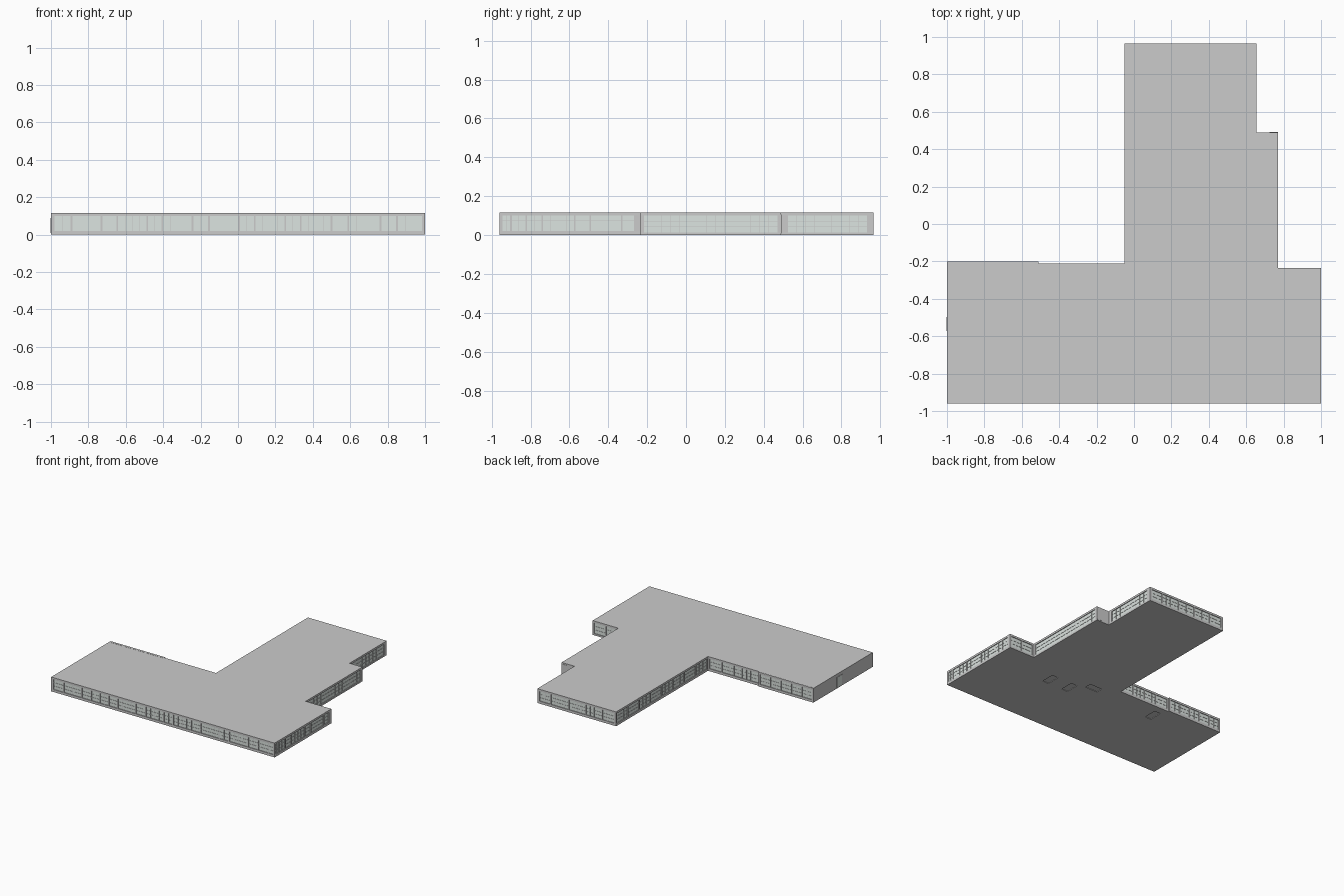
import bpy, bmesh
from mathutils import Vector

if "Cube" in bpy.data.objects:
    bpy.data.objects.remove(bpy.data.objects["Cube"])

OUTLINE = [(-1, -.96), (1, -.96), (1, -.235), (.77, -.235), (.77, .49), (.655, .49),
           (.655, .965), (-.05, .965), (-.05, -.21), (-.51, -.21), (-.51, -.2), (-1, -.2)]
FLOOR_T, ROOF_Z, TOP = .008, .105, .116
SILL, HEAD = .02, .1

glass_mat = bpy.data.materials.new("pale_glass")
glass_mat.diffuse_color = (.72, .78, .75, 1)
glass_mat.use_nodes = True
glass_mat.node_tree.nodes["Principled BSDF"].inputs["Base Color"].default_value = glass_mat.diffuse_color


def finish(bm, name, mat=None):
    bmesh.ops.recalc_face_normals(bm, faces=bm.faces)
    me = bpy.data.meshes.new(name)
    bm.to_mesh(me)
    bm.free()
    ob = bpy.data.objects.new(name, me)
    bpy.context.collection.objects.link(ob)
    if mat:
        me.materials.append(mat)
    return ob


def add_box(bm, lo, hi, origin=(0, 0), u=(1, 0)):
    """Box in a wall frame: distance along wall, distance inward, height."""
    u = Vector((u[0], u[1], 0))
    n = Vector((-u.y, u.x, 0))
    o = Vector((origin[0], origin[1], 0))
    verts = bmesh.ops.create_cube(bm, size=1)["verts"]
    for v in verts:
        s, d, z = [(l + h) / 2 + c * (h - l) for l, h, c in zip(lo, hi, v.co)]
        v.co = o + u * s + n * d + Vector((0, 0, z))


def slab(name, z0, z1):
    bm = bmesh.new()
    face = bm.faces.new([bm.verts.new((x, y, z0)) for x, y in OUTLINE])
    new = bmesh.ops.extrude_face_region(bm, geom=[face])["geom"]
    bmesh.ops.translate(bm, vec=(0, 0, z1 - z0),
                        verts=[g for g in new if isinstance(g, bmesh.types.BMVert)])
    return finish(bm, name)


def wall(name, i, bays, sill=SILL, head=HEAD, step=.04, depth=.012):
    """Masonry frame, recessed panes and thin glazing bars along outline edge i.
    bays holds the (start, end) of each window along the edge."""
    a, b = Vector(OUTLINE[i]), Vector(OUTLINE[(i + 1) % len(OUTLINE)])
    length, u = (b - a).length, (b - a).normalized()
    frame, pane = bmesh.new(), bmesh.new()

    def put(bm, *c):
        add_box(bm, c[:3], c[3:], a, u)

    if bays:
        put(frame, 0, 0, FLOOR_T, length, depth, sill)
        put(frame, 0, 0, head, length, depth, ROOF_Z)
    z0, z1 = (sill, head) if bays else (FLOOR_T, ROOF_Z)
    edge = 0
    for s, e in list(bays) + [(length, length)]:
        if s > edge:
            put(frame, edge, 0, z0, s, depth, z1)
        edge = e
        if e <= s:
            continue
        put(pane, s, .006, sill, e, .008, head)
        n = max(2, round((e - s) / step))
        for k in range(1, n):
            x = s + (e - s) * k / n
            put(frame, x - .0008, .004, sill, x + .0008, .009, head)
        for f in (.33, .67):
            z = sill + (head - sill) * f
            put(frame, s, .004, z - .0007, e, .009, z + .0007)
    finish(frame, name + "_frame")
    if bays:
        finish(pane, name + "_glass", glass_mat)
    else:
        pane.free()


def bays_between(cuts, gap=.009):
    return [(a + gap / 2, b - gap / 2) for a, b in zip(cuts, cuts[1:])]


def even(length, n, margin=.01, gap=.008):
    w = (length - 2 * margin) / n
    return bays_between([margin + w * k for k in range(n + 1)], gap)


# Slabs
slab("roof_slab", ROOF_Z, TOP)
floor = slab("floor_slab", 0, FLOOR_T)

# Stair and lift openings: centre and size
SHAFTS = [(.467, -.407, .055, .11), (.283, -.407, .055, .11),
          (.138, -.3, .11, .055), (-.455, -.326, .055, .11)]
bm = bmesh.new()
for x, y, w, d in SHAFTS:
    add_box(bm, (x - w / 2, y - d / 2, -.05), (x + w / 2, y + d / 2, .05))
cutter = finish(bm, "shaft_cutter")
cutter.hide_render = True
mod = floor.modifiers.new("shafts", 'BOOLEAN')
mod.operation, mod.object, mod.solver = 'DIFFERENCE', cutter, 'EXACT'
bpy.context.view_layer.objects.active = floor
bpy.ops.object.modifier_apply(modifier=mod.name)
bpy.data.objects.remove(cutter)

# Front and right walls: alternating narrow and wide windows
front = [-.985, -.89, -.73, -.645, -.485, -.405, -.243, -.155, .005,
         .09, .252, .335, .5, .59, .762, .85, .988]
wall("front_wall", 0, bays_between([x + 1 for x in front]))
right = [-.95, -.9, -.822, -.74, -.573, -.493, -.33, -.262]
wall("right_wall", 1, bays_between([y + .96 for y in right]))

# Curtain walls around the rear wing
wall("right_step_wall", 2, even(.23, 2), .014, .1)
wall("wing_right_wall", 3, even(.725, 1, .015), .014, .1, .045)
wall("wing_step_wall", 4, [])
wall("wing_rear_right_wall", 5, even(.475, 1, .03), .014, .1, .045)
wall("back_wall", 6, bays_between([.015, .12, .28, .43, .58, .69]))
wall("wing_left_wall", 7, even(1.175, 8))
wall("inner_back_wall", 8, even(.46, 4))
wall("outer_back_wall", 10, even(.49, 5))

# Solid left wall with a recessed door
wall("left_wall", 11, [])
bm = bmesh.new()
for y in (-.568, -.5):
    add_box(bm, (-1.002, y - .003, FLOOR_T), (-.99, y + .003, .085))
add_box(bm, (-1.002, -.571, .085), (-.99, -.497, .09))
finish(bm, "left_door_frame")
bm = bmesh.new()
add_box(bm, (-1.0008, -.565, FLOOR_T), (-.99, -.503, .085))
finish(bm, "left_door", glass_mat)

# Rim strip above the outer back wall, and the end pier of the wing step
bm = bmesh.new()
add_box(bm, (-.98, -.22, TOP - .002), (-.51, -.203, TOP + .001))
finish(bm, "roof_strip")
bm = bmesh.new()
add_box(bm, (.725, .478, FLOOR_T), (.77, .492, ROOF_Z))
finish(bm, "step_pier")
